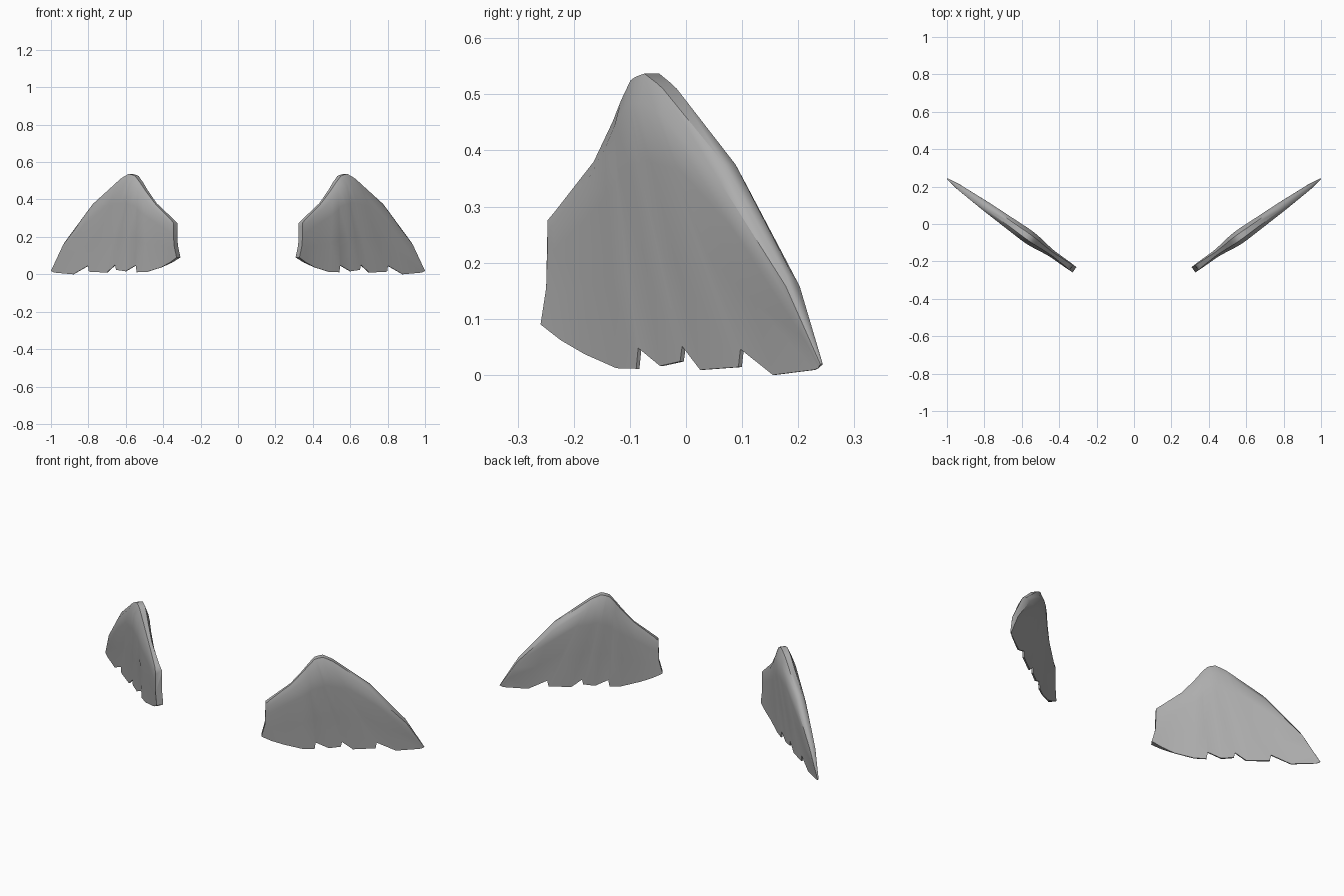
import bpy, bmesh, math
from mathutils import Vector

if "Cube" in bpy.data.objects:
    bpy.data.objects.remove(bpy.data.objects["Cube"])

grey = bpy.data.materials.new("feather_grey")
grey.diffuse_color = (0.42, 0.42, 0.42, 1)
grey.use_nodes = True
grey.node_tree.nodes["Principled BSDF"].inputs["Base Color"].default_value = grey.diffuse_color

# Feather ribs from root to tip: top x, top z, bottom x, bottom z, half thickness
RIBS = [
    (0.335, 0.275, 0.318, 0.090, 0.020),
    (0.350, 0.292, 0.360, 0.062, 0.020),
    (0.440, 0.380, 0.410, 0.037, 0.022),
    (0.490, 0.450, 0.490, 0.012, 0.030),
    (0.515, 0.490, 0.540, 0.011, 0.036),
    (0.520, 0.497, 0.545, 0.048, 0.037),
    (0.540, 0.525, 0.600, 0.016, 0.040),
    (0.550, 0.530, 0.650, 0.024, 0.041),
    (0.555, 0.532, 0.655, 0.051, 0.041),
    (0.575, 0.537, 0.700, 0.009, 0.041),
    (0.605, 0.520, 0.795, 0.014, 0.039),
    (0.620, 0.510, 0.800, 0.046, 0.038),
    (0.770, 0.375, 0.880, 0.000, 0.030),
    (0.920, 0.175, 0.980, 0.009, 0.017),
    (0.999, 0.020, 0.990, 0.012, 0.003),
]
ROWS = [0.0, 0.1, 0.3, 0.65, 1.0]         # position down each rib
BULGE = [0.4, 0.9, 0.85, 0.4, 0.1]        # thick leading edge, thin feather ends
NORMAL = Vector((-0.58, 0.81, 0))


def wing_point(rib, index, row, side):
    tx, tz, bx, bz, half = rib
    f = ROWS[row]
    fx = f ** 4 if index == 0 else f      # root edge flares at its foot
    x = tx + (bx - tx) * fx
    z = tz + (bz - tz) * f
    bulge = BULGE[row]
    if index == 0:                        # squared-off root
        bulge = 0.9
    elif index == 1:
        bulge = 0.5 + 0.5 * bulge
    plane = Vector((x, 0.10 + 0.715 * (x - 0.80), z))
    return plane + NORMAL * (side * half * bulge)


# One wing: a closed ring around every rib, joined along the span
bm = bmesh.new()
rings = []
for i, rib in enumerate(RIBS):
    ring = [bm.verts.new(wing_point(rib, i, r, -1)) for r in range(5)]
    ring += [bm.verts.new(wing_point(rib, i, r, 1)) for r in reversed(range(5))]
    rings.append(ring)
for a, b in zip(rings, rings[1:]):
    for k in range(10):
        n = (k + 1) % 10
        bm.faces.new((a[k], a[n], b[n], b[k]))
bm.faces.new(rings[0])
bm.faces.new(rings[-1])
bmesh.ops.recalc_face_normals(bm, faces=bm.faces)
mesh = bpy.data.meshes.new("wings")
bm.to_mesh(mesh)
bm.free()
mesh.materials.append(grey)
wings = bpy.data.objects.new("wings", mesh)
bpy.context.collection.objects.link(wings)

# Smooth skin with sharp feather edges, mirrored to the other side
bpy.context.view_layer.objects.active = wings
wings.select_set(True)
bpy.ops.object.shade_smooth_by_angle(angle=math.radians(45))
mirror = wings.modifiers.new("mirror", 'MIRROR')
mirror.use_axis = (True, False, False)
mirror.use_mirror_merge = False
